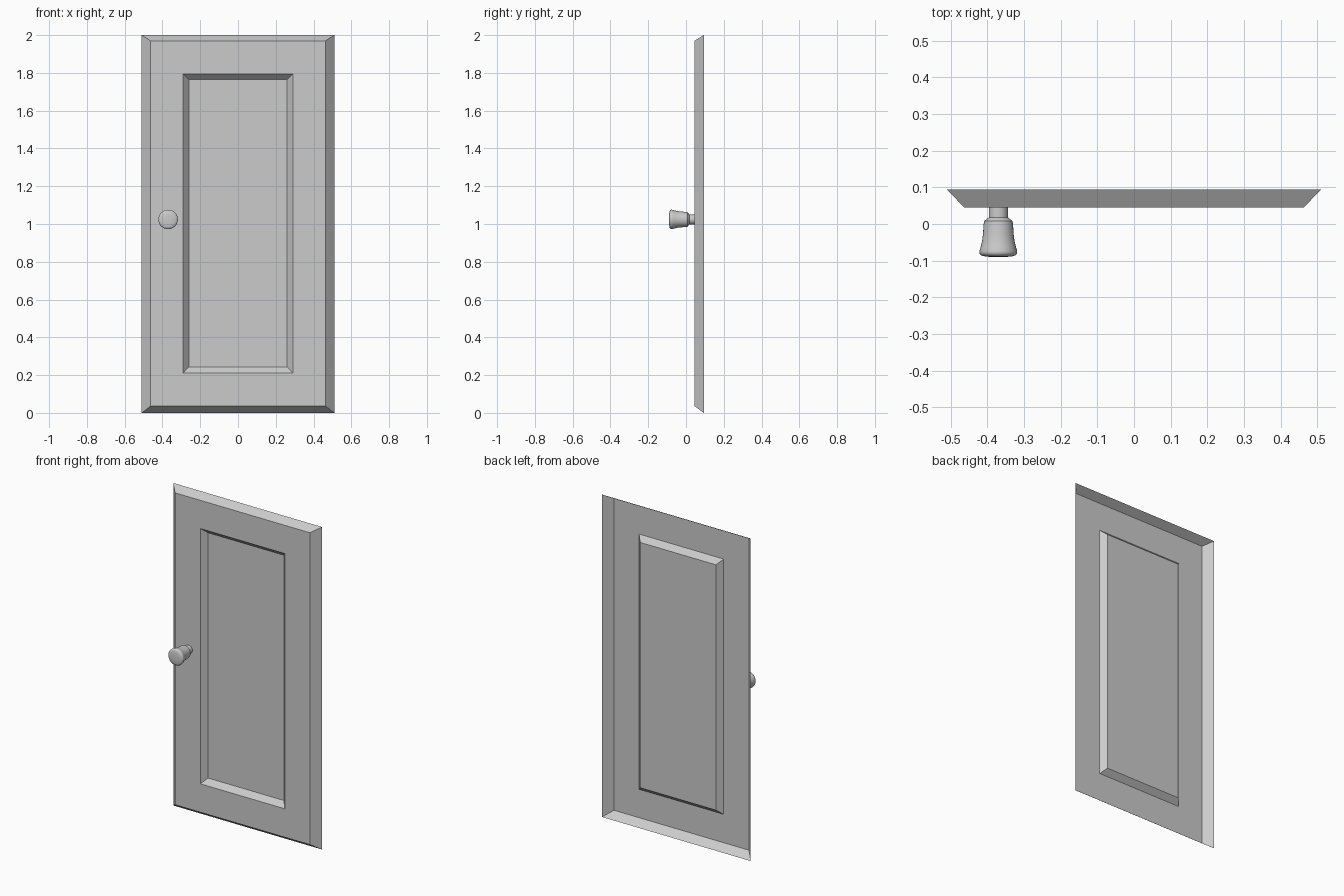
import bpy, bmesh, math

if "Cube" in bpy.data.objects:
    bpy.data.objects.remove(bpy.data.objects["Cube"])


def ring(bm, hx, z0, z1, y):
    return [bm.verts.new((x, y, z)) for x, z in
            ((-hx, z0), (hx, z0), (hx, z1), (-hx, z1))]


def finish(name, bm):
    me = bpy.data.meshes.new(name)
    bm.to_mesh(me)
    bm.free()
    ob = bpy.data.objects.new(name, me)
    bpy.context.collection.objects.link(ob)
    return ob


# door: open-backed shell with bevelled border and recessed panel
bm = bmesh.new()
rings = [ring(bm, *r) for r in (
    (0.510, 0.000, 2.000, 0.094),    # back edge
    (0.463, 0.036, 1.970, 0.045),    # front frame, outer
    (0.290, 0.212, 1.795, 0.045),    # front frame, inner
    (0.260, 0.243, 1.764, 0.078))]   # recessed panel
for a, b in zip(rings, rings[1:]):
    for i in range(4):
        j = (i + 1) % 4
        bm.faces.new((a[i], a[j], b[j], b[i]))
bm.faces.new(rings[-1])
finish("door_panel", bm)

# knob: profile (radius, y) turned around the y axis
profile = [(0.026, 0.045), (0.026, 0.018), (0.031, 0.014), (0.039, 0.008),
           (0.0405, -0.005), (0.0415, -0.025), (0.044, -0.045),
           (0.048, -0.062), (0.0515, -0.074), (0.0515, -0.080),
           (0.048, -0.085), (0.038, -0.088), (0.020, -0.090)]
N = 32
bm = bmesh.new()
loops = [[bm.verts.new((-0.37 + r * math.cos(2 * math.pi * k / N), y,
                        1.024 + r * math.sin(2 * math.pi * k / N)))
          for k in range(N)] for r, y in profile]
for a, b in zip(loops, loops[1:]):
    for i in range(N):
        j = (i + 1) % N
        bm.faces.new((a[i], a[j], b[j], b[i]))
bm.faces.new(loops[-1])
knob = finish("door_knob", bm)
bpy.context.view_layer.objects.active = knob
knob.select_set(True)
bpy.ops.object.shade_smooth_by_angle(angle=math.radians(40))
